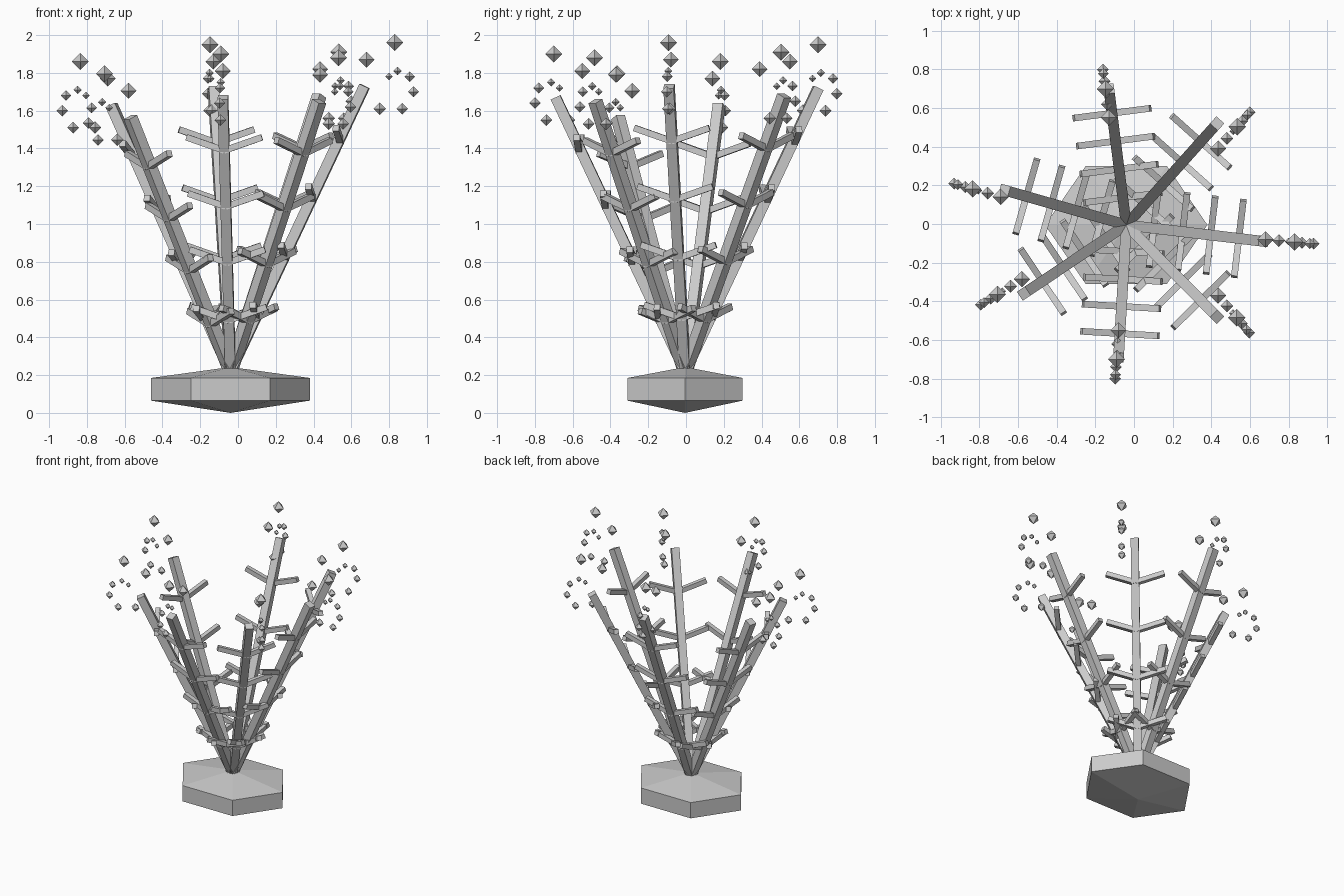
import bpy, bmesh, math
from mathutils import Vector, Matrix

old = bpy.data.objects.get("Cube")
if old:
    bpy.data.objects.remove(old, do_unlink=True)

grey = bpy.data.materials.new("stone grey")
grey.use_nodes = True
grey.diffuse_color = (0.6, 0.6, 0.6, 1)
grey.node_tree.nodes["Principled BSDF"].inputs["Base Color"].default_value = (0.6, 0.6, 0.6, 1)


def finish(bm, name):
    bmesh.ops.recalc_face_normals(bm, faces=bm.faces)
    mesh = bpy.data.meshes.new(name)
    bm.to_mesh(mesh)
    bm.free()
    mesh.materials.append(grey)
    obj = bpy.data.objects.new(name, mesh)
    bpy.context.collection.objects.link(obj)
    return obj


def beam(bm, start, end, width, side):
    """Square bar from start to end, with one pair of faces along side."""
    axis = (end - start).normalized()
    across = (side - axis * side.dot(axis)).normalized()
    up = axis.cross(across)
    rot = Matrix((across, up, axis)).transposed().to_4x4()
    size = Matrix.Diagonal((width, width, (end - start).length, 1))
    bmesh.ops.create_cube(bm, size=1, matrix=Matrix.Translation((start + end) / 2) @ rot @ size)


def octahedron(bm, centre, radius):
    v = [bm.verts.new(centre + Vector(d) * radius) for d in
         ((1, 0, 0), (0, 1, 0), (-1, 0, 0), (0, -1, 0), (0, 0, 1), (0, 0, -1))]
    for i in range(4):
        bm.faces.new((v[i], v[(i + 1) % 4], v[4]))
        bm.faces.new((v[(i + 1) % 4], v[i], v[5]))


ROOT = Vector((-0.04, -0.005, 0.22))

# Six-sided base with shallow points above and below
bm = bmesh.new()
rings = []
for z in (0.065, 0.185):
    rings.append([bm.verts.new((ROOT.x + 0.42 * math.cos(i * math.pi / 3),
                                ROOT.y + 0.352 * math.sin(i * math.pi / 3), z)) for i in range(6)])
bottom = bm.verts.new((ROOT.x, ROOT.y, 0))
top = bm.verts.new((ROOT.x, ROOT.y, 0.243))
low, high = rings
for i in range(6):
    j = (i + 1) % 6
    bm.faces.new((low[i], low[j], high[j], high[i]))
    bm.faces.new((low[j], low[i], bottom))
    bm.faces.new((high[i], high[j], top))
finish(bm, "base")

# Each branch: tip, first crystal (x, y), heading of its crystal spray in degrees
BRANCHES = [
    ((0.67, -0.09, 1.73), (0.68, -0.08), -5),
    ((0.43, 0.52, 1.68), (0.435, 0.39), 49),
    ((-0.13, 0.70, 1.72), (-0.13, 0.55), 97),
    ((-0.67, 0.175, 1.63), (-0.69, 0.14), 164),
    ((-0.57, -0.36, 1.565), (-0.58, -0.285), 212),
    ((-0.08, -0.69, 1.67), (-0.08, -0.55), 266),
    ((0.43, -0.48, 1.65), (0.435, -0.37), -50),
]

# Crystals: distance outward, height above the tip, radius
SPRAY = [(0, 0.14, 0.042), (0.15, 0.23, 0.045), (0.12, 0.05, 0.02), (0.165, 0.08, 0.022),
         (0.23, 0.05, 0.028), (0.25, -0.03, 0.03), (0.19, -0.12, 0.031), (0.07, -0.12, 0.033)]

for n, (tip, first, heading) in enumerate(BRANCHES, 1):
    tip = Vector(tip)
    out = Vector((tip.x - ROOT.x, tip.y - ROOT.y, 0)).normalized()
    side = Vector((-out.y, out.x, 0))

    # Main stem
    bm = bmesh.new()
    beam(bm, ROOT, tip, 0.055, side)
    finish(bm, f"branch_{n}")

    # Four pairs of rising twigs
    bm = bmesh.new()
    for t in (0.2, 0.41, 0.615, 0.82):
        p = ROOT.lerp(tip, t)
        for s in (-1, 1):
            beam(bm, p - Vector((0, 0, 0.02)), p + side * s * 0.2 + Vector((0, 0, 0.05)), 0.034, out)
    finish(bm, f"twigs_{n}")

    # Floating crystals beyond the tip
    bm = bmesh.new()
    a = math.radians(heading)
    for d, h, r in SPRAY:
        octahedron(bm, Vector((first[0] + d * math.cos(a), first[1] + d * math.sin(a), tip.z + h)), r)
    finish(bm, f"crystals_{n}")
